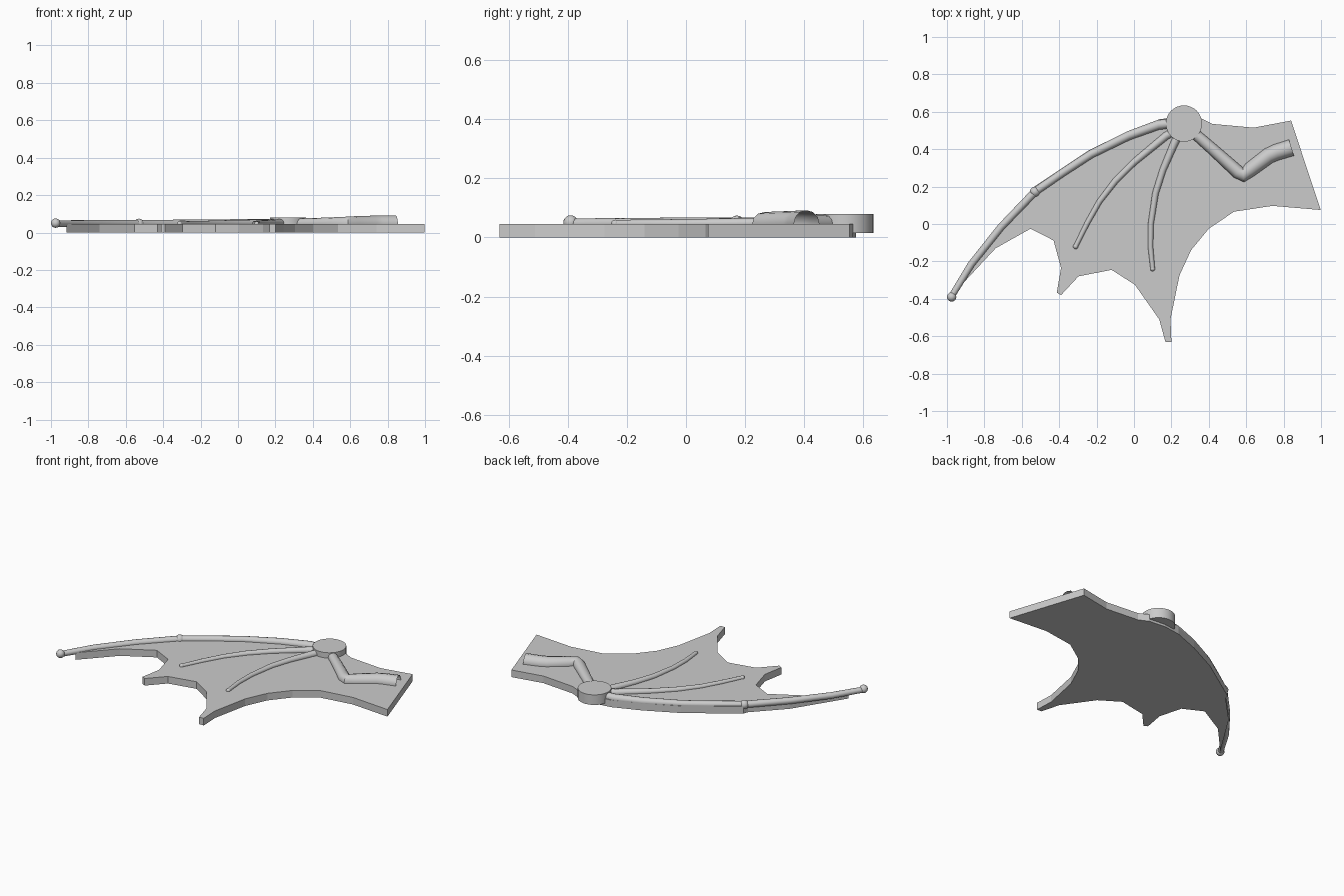
import bpy, bmesh
from math import radians


def finish(obj, name, smooth=True):
    obj.name = name
    bpy.ops.object.select_all(action='DESELECT')
    obj.select_set(True)
    bpy.context.view_layer.objects.active = obj
    if smooth:
        bpy.ops.object.shade_smooth_by_angle(angle=radians(40))


def tube(name, pts, caps):
    """Tapered round bone through (x, y, z, radius) points."""
    cu = bpy.data.curves.new(name, 'CURVE')
    cu.dimensions = '3D'
    cu.bevel_depth = 1.0
    cu.bevel_resolution = 4
    cu.use_fill_caps = caps
    sp = cu.splines.new('POLY')
    sp.points.add(len(pts) - 1)
    for p, (x, y, z, r) in zip(sp.points, pts):
        p.co = (x, y, z, 1)
        p.radius = r
    obj = bpy.data.objects.new(name, cu)
    bpy.context.collection.objects.link(obj)
    finish(obj, name, False)
    bpy.ops.object.convert(target='MESH')
    finish(bpy.context.object, name)


def ball(name, loc, r):
    bpy.ops.mesh.primitive_uv_sphere_add(segments=16, ring_count=10, radius=r, location=loc)
    finish(bpy.context.object, name)


# Wing membrane: scalloped outline extruded into a flat plate
outline = [
    (0.36, 0.565), (0.42, 0.535), (0.64, 0.515), (0.84, 0.553), (0.998, 0.075),
    (0.74, 0.097), (0.535, 0.066), (0.40, -0.025), (0.305, -0.14), (0.243, -0.275),
    (0.195, -0.51), (0.20, -0.63), (0.168, -0.63), (0.135, -0.51), (0.005, -0.325),
    (-0.12, -0.245), (-0.297, -0.28), (-0.39, -0.38), (-0.413, -0.367), (-0.39, -0.235),
    (-0.43, -0.088), (-0.553, -0.025), (-0.74, -0.13), (-0.917, -0.32), (-0.72, -0.01),
    (-0.55, 0.165), (-0.54, 0.195), (-0.24, 0.395), (-0.035, 0.495), (0.136, 0.56), (0.25, 0.575)]
bm = bmesh.new()
face = bm.faces.new([bm.verts.new((x, y, 0)) for x, y in outline])
ext = bmesh.ops.extrude_face_region(bm, geom=[face])
bmesh.ops.translate(bm, vec=(0, 0, 0.045),
                    verts=[g for g in ext['geom'] if isinstance(g, bmesh.types.BMVert)])
bmesh.ops.recalc_face_normals(bm, faces=bm.faces)
me = bpy.data.meshes.new("membrane")
bm.to_mesh(me)
bm.free()
membrane = bpy.data.objects.new("membrane", me)
bpy.context.collection.objects.link(membrane)

# Wrist disc
bpy.ops.mesh.primitive_cylinder_add(vertices=32, radius=0.097, depth=0.064,
                                    location=(0.267, 0.537, 0.047))
finish(bpy.context.object, "wrist_disc")

# Upper arm and forearm, open at the shoulder
tube("arm_bone", [(0.30, 0.505, 0.047, 0.028), (0.42, 0.40, 0.047, 0.031),
                  (0.555, 0.278, 0.047, 0.036), (0.585, 0.262, 0.047, 0.038),
                  (0.62, 0.29, 0.047, 0.040), (0.72, 0.365, 0.047, 0.043),
                  (0.76, 0.383, 0.047, 0.044), (0.842, 0.408, 0.047, 0.045)], False)

# Leading finger along the front edge, with knuckle and tip
z = 0.047
tube("leading_finger", [(0.23, 0.54, z, 0.026), (0.13, 0.53, z, 0.026), (-0.03, 0.472, z, 0.024),
                        (-0.23, 0.373, z, 0.022), (-0.38, 0.275, z, 0.021), (-0.53, 0.172, z, 0.021),
                        (-0.71, -0.015, z, 0.020), (-0.87, -0.215, z, 0.019),
                        (-0.976, -0.388, z, 0.017)], True)
ball("leading_knuckle", (-0.53, 0.172, z), 0.027)
ball("leading_tip", (-0.975, -0.39, 0.05), 0.025)

# Inner fingers lying on the membrane
tube("middle_finger", [(0.23, 0.505, 0.05, 0.022), (0.17, 0.47, 0.05, 0.021),
                       (0.0, 0.33, 0.049, 0.018), (-0.10, 0.23, 0.048, 0.017),
                       (-0.185, 0.12, 0.047, 0.015), (-0.25, 0.005, 0.047, 0.014),
                       (-0.312, -0.12, 0.047, 0.012)], True)
ball("middle_tip", (-0.312, -0.12, 0.047), 0.014)
tube("rear_finger", [(0.25, 0.50, 0.05, 0.022), (0.215, 0.43, 0.05, 0.021),
                     (0.155, 0.29, 0.049, 0.018), (0.115, 0.165, 0.048, 0.017),
                     (0.09, 0.0, 0.047, 0.015), (0.088, -0.12, 0.047, 0.014),
                     (0.10, -0.24, 0.047, 0.012)], True)
ball("rear_tip", (0.10, -0.24, 0.047), 0.013)
